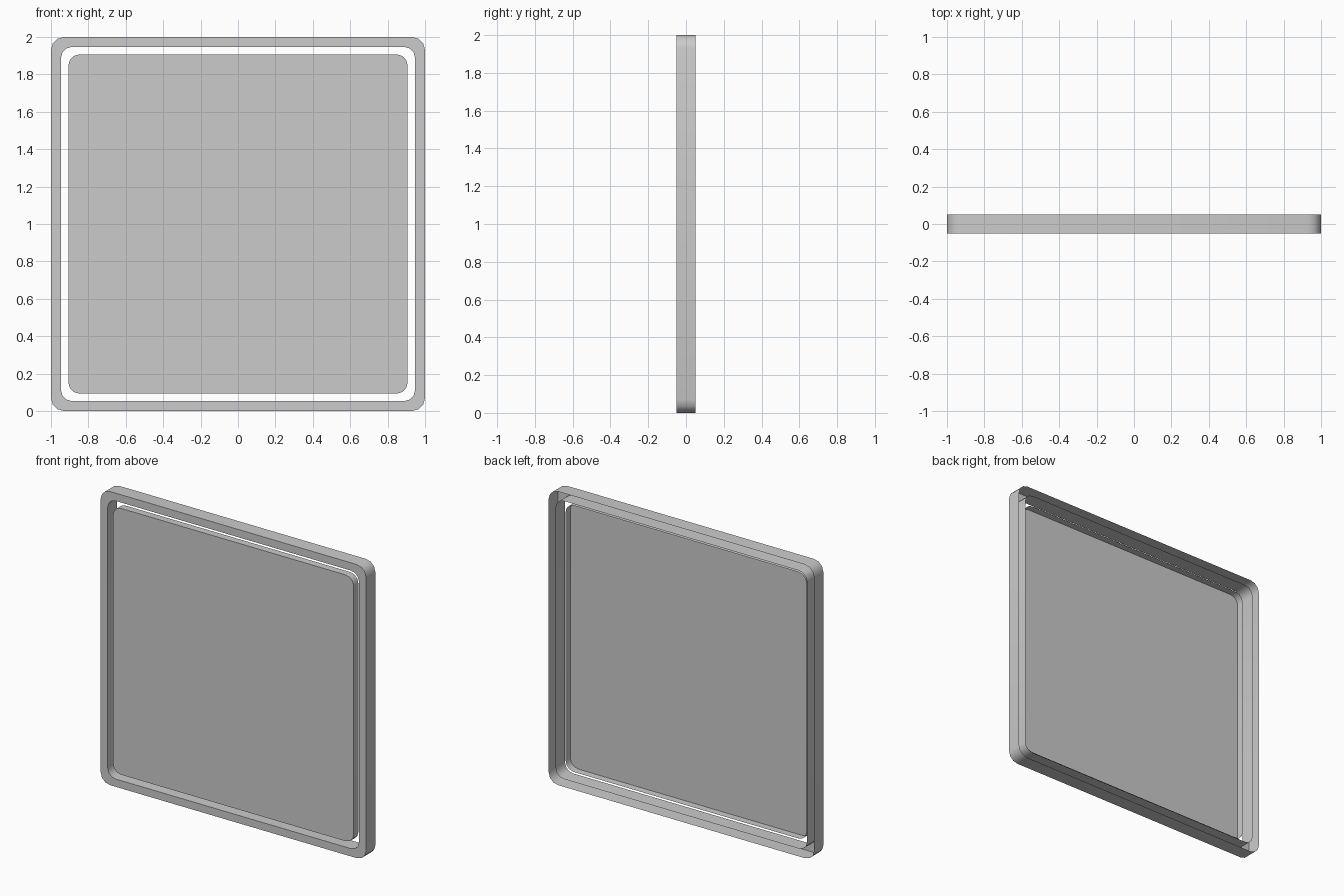
import bpy
import bmesh
from math import sin, cos, pi, radians

cube = bpy.data.objects.get("Cube")
if cube:
    bpy.data.objects.remove(cube, do_unlink=True)

FRONT, BACK = -0.05, 0.05
PANEL_BACK = 0.0
SEGMENTS = 3  # facets per rounded corner

grey = bpy.data.materials.new("light grey")
grey.use_nodes = True
grey.diffuse_color = (0.6, 0.6, 0.6, 1)
grey.node_tree.nodes["Principled BSDF"].inputs["Base Color"].default_value = (0.6, 0.6, 0.6, 1)


def rounded_loop(bm, half, radius, y):
    """Rounded square of vertices, standing upright at depth y."""
    verts = []
    for corner in range(4):
        mid = pi / 4 + corner * pi / 2
        cx = (half - radius) * (1 if cos(mid) > 0 else -1)
        cz = (half - radius) * (1 if sin(mid) > 0 else -1)
        for i in range(SEGMENTS + 1):
            a = (corner + i / SEGMENTS) * pi / 2
            verts.append(bm.verts.new((cx + radius * cos(a), y, 1 + cz + radius * sin(a))))
    return verts


def shell(name, sections, cap=False):
    """Join rounded squares (half size, radius, depth) into an open-backed shell."""
    bm = bmesh.new()
    loops = [rounded_loop(bm, *s) for s in sections]
    for a, b in zip(loops, loops[1:]):
        for i in range(len(a)):
            j = (i + 1) % len(a)
            bm.faces.new((a[i], a[j], b[j], b[i]))
    if cap:
        bm.faces.new(loops[-1])
    bm.normal_update()
    bmesh.ops.recalc_face_normals(bm, faces=bm.faces)
    # Outermost wall must face outward
    bm.faces.ensure_lookup_table()
    wall = bm.faces[SEGMENTS]
    centre = wall.calc_center_median()
    if wall.normal.x * centre.x + wall.normal.z * (centre.z - 1) < 0:
        bmesh.ops.reverse_faces(bm, faces=bm.faces)
    mesh = bpy.data.meshes.new(name)
    bm.to_mesh(mesh)
    bm.free()
    mesh.materials.append(grey)
    obj = bpy.data.objects.new(name, mesh)
    bpy.context.collection.objects.link(obj)
    bpy.ops.object.select_all(action="DESELECT")
    obj.select_set(True)
    bpy.context.view_layer.objects.active = obj
    bpy.ops.object.shade_smooth_by_angle(angle=radians(40))
    return obj


# Border: outer wall, front rim and inner wall, hollow from behind
shell("border_frame", [(1, 0.07, BACK), (1, 0.07, FRONT),
                       (0.947, 0.06, FRONT), (0.947, 0.06, BACK)])

# Centre panel: shallow tray with a flat front, half as deep as the border
shell("centre_panel", [(0.907, 0.06, PANEL_BACK), (0.907, 0.06, FRONT)], cap=True)
